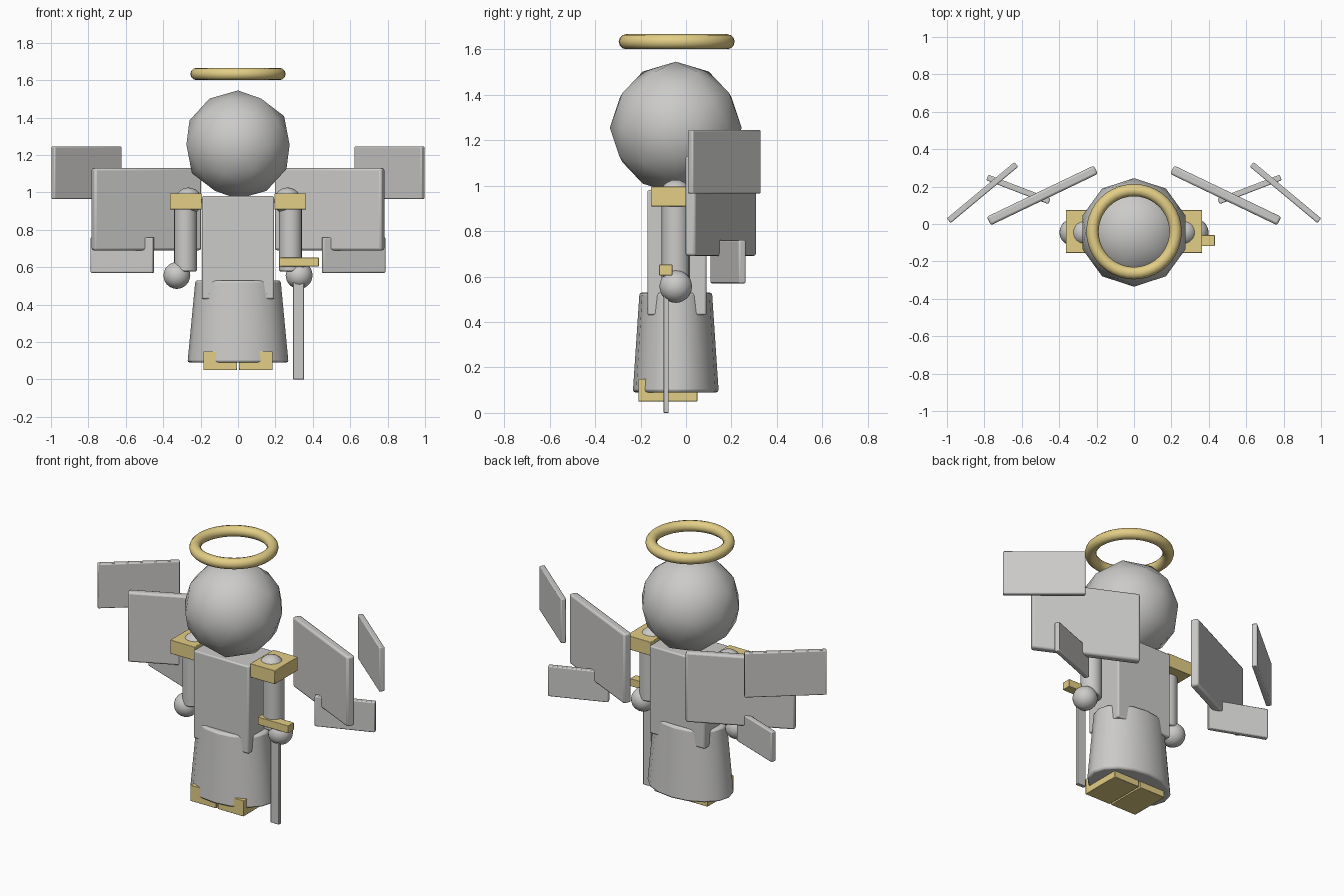
import bpy, bmesh, math
from mathutils import Matrix

if "Cube" in bpy.data.objects:
    bpy.data.objects.remove(bpy.data.objects["Cube"])


def material(name, rgb):
    m = bpy.data.materials.new(name)
    m.diffuse_color = (*rgb, 1)
    m.use_nodes = True
    m.node_tree.nodes["Principled BSDF"].inputs["Base Color"].default_value = m.diffuse_color
    return m


GREY = material("stone_grey", (0.60, 0.595, 0.585))
GOLD = material("pale_gold", (0.77, 0.62, 0.24))
CY = -0.045  # body axis in y


def finish(name, bm, mat, bevel=0.0, angle=35):
    """Turn a bmesh into a shaded object, with optional softened edges."""
    bmesh.ops.recalc_face_normals(bm, faces=bm.faces)
    mesh = bpy.data.meshes.new(name)
    bm.to_mesh(mesh)
    bm.free()
    mesh.materials.append(mat)
    ob = bpy.data.objects.new(name, mesh)
    bpy.context.collection.objects.link(ob)
    if bevel:
        mod = ob.modifiers.new("soft_edges", "BEVEL")
        mod.width, mod.segments, mod.limit_method = bevel, 2, "ANGLE"
        mod.angle_limit = math.radians(40)
    bpy.ops.object.select_all(action="DESELECT")
    ob.select_set(True)
    bpy.context.view_layer.objects.active = ob
    bpy.ops.object.shade_smooth_by_angle(angle=math.radians(angle))
    return ob


def box(name, center, size, mat, bevel=0.0, turn=0.0):
    bm = bmesh.new()
    bmesh.ops.create_cube(bm, size=1, matrix=Matrix.Translation(center)
                          @ Matrix.Rotation(math.radians(turn), 4, "Z")
                          @ Matrix.Diagonal((*size, 1)))
    return finish(name, bm, mat, bevel)


def ball(name, center, radius, mat, detail=3, turn=0.0):
    bm = bmesh.new()
    bmesh.ops.create_icosphere(bm, subdivisions=detail, radius=radius,
                               matrix=Matrix.Translation(center)
                               @ Matrix.Rotation(math.radians(turn), 4, "Z"))
    return finish(name, bm, mat, angle=60)


def cone(name, center, r_low, r_top, height, mat, sides=16, flat=1.0, bevel=0.0):
    """Tapered column about z, squashed in y by flat."""
    bm = bmesh.new()
    bmesh.ops.create_cone(bm, cap_ends=True, segments=sides, radius1=r_low,
                          radius2=r_top, depth=height,
                          matrix=Matrix.Translation(center) @ Matrix.Diagonal((1, flat, 1, 1)))
    return finish(name, bm, mat, bevel)


def ring(name, center, major, minor, mat, n=40, k=12):
    bm = bmesh.new()
    loops = []
    for i in range(n):
        a = math.tau * i / n
        loop = []
        for j in range(k):
            b = math.tau * j / k
            r = major + minor * math.cos(b)
            loop.append(bm.verts.new((center[0] + r * math.cos(a),
                                      center[1] + r * math.sin(a),
                                      center[2] + minor * math.sin(b))))
        loops.append(loop)
    for i in range(n):
        p, q = loops[i], loops[(i + 1) % n]
        for j in range(k):
            bm.faces.new((p[j], q[j], q[(j + 1) % k], p[(j + 1) % k]))
    return finish(name, bm, mat, angle=60)


# Head and halo
ball("head", (0, CY, 1.255), 0.29, GREY, detail=2, turn=180)
ring("halo", (0, CY + 0.004, 1.633), 0.222, 0.033, GOLD)

# Torso block whose lower corners stand out of the flared skirt
box("torso", (0, -0.04, 0.705), (0.386, 0.26, 0.55), GREY, 0.008)
cone("skirt", (0, CY, 0.31), 0.27, 0.228, 0.44, GREY, flat=0.70, bevel=0.012)

for s, side in ((-1, "left"), (1, "right")):
    # Feet
    box(f"{side}_foot", (s * 0.095, -0.08, 0.10), (0.18, 0.26, 0.10), GOLD, 0.003)
    # Shoulder, arm and hand
    ball(f"{side}_shoulder", (s * 0.265, CY, 0.953), 0.073, GREY)
    box(f"{side}_shoulder_plate", (s * 0.279, -0.04, 0.952), (0.17, 0.23, 0.086), GOLD, 0.003)
    cone(f"{side}_arm", (s * 0.281, CY, 0.765), 0.062, 0.062, 0.375, GREY, bevel=0.008)
    ball(f"{side}_hand", (s * 0.327, CY, 0.556), 0.072, GREY)
    # Gold tips under the torso corners
    for y, end in ((-0.154, "front"), (0.067, "back")):
        cone(f"{side}_{end}_tip", (s * 0.155, y, 0.43), 0.008, 0.017, 0.06, GOLD, sides=8)
    # Wing plates: main, outer upper and lower
    box(f"{side}_main_wing", (s * 0.49, 0.153, 0.91), (0.635, 0.05, 0.44), GREY,
        0.012, turn=-s * 25.6)
    box(f"{side}_upper_wing", (s * 0.81, 0.168, 1.105), (0.47, 0.032, 0.28), GREY,
        0.006, turn=-s * 39.8)
    box(f"{side}_lower_wing", (s * 0.618, 0.185, 0.665), (0.356, 0.032, 0.19), GREY,
        0.006, turn=s * 21)

# Sword held point down
box("sword_blade", (0.324, -0.087, 0.305), (0.058, 0.022, 0.61), GREY, 0.003)
box("sword_guard", (0.326, -0.089, 0.628), (0.212, 0.058, 0.048), GOLD, 0.003)
